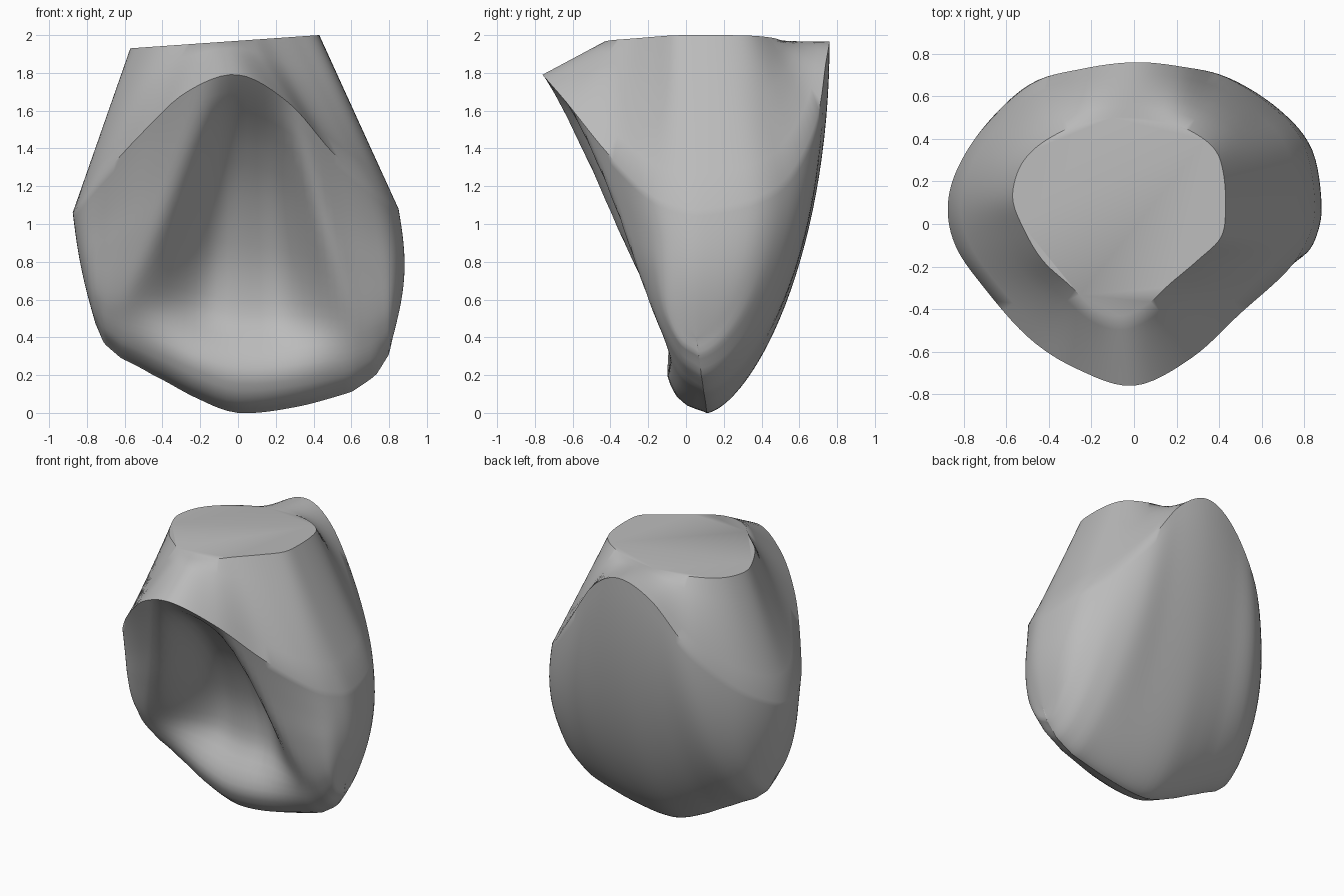
import bpy
import bmesh
from math import sin, pi, radians, copysign
from mathutils import Vector

default_cube = bpy.data.objects.get("Cube")
if default_cube:
    bpy.data.objects.remove(default_cube, do_unlink=True)

SUBSTEPS = 6      # columns between two control points
CROWN_ROWS = 30   # rows from the margin to the biting edge
COLLAR_ROWS = 5   # rows from the flat cap to the margin

# Margin point (x, y, z) and matching cap outline point (x, y), back round to the left
OUTLINE = [
    (0, .76, 1.965, -.02, .5), (.22, .74, 1.85, .15, .48),
    (.43, .69, 1.55, .28, .43), (.65, .55, 1.27, .38, .35),
    (.8, .37, 1.14, .42, .24), (.85, .1, 1.08, .43, .08),
    (.82, -.06, 1.1, .41, -.06), (.72, -.22, 1.18, .3, -.17),
    (.5, -.42, 1.38, .17, -.28), (.27, -.63, 1.64, .06, -.38),
    (0, -.76, 1.79, -.05, -.43), (-.27, -.68, 1.7, -.17, -.41),
    (-.5, -.53, 1.49, -.3, -.29), (-.72, -.28, 1.25, -.43, -.17),
    (-.84, -.1, 1.1, -.52, -.02), (-.875, .08, 1.06, -.57, .12),
    (-.83, .26, 1.12, -.54, .26), (-.7, .46, 1.27, -.46, .36),
    (-.48, .66, 1.55, -.33, .44), (-.24, .73, 1.85, -.19, .49),
]
# Height of the biting edge across the width
EDGE = [(-.76, .48), (-.71, .37), (-.62, .29), (-.45, .2), (-.2, .07), (0, 0),
        (.3, .03), (.6, .11), (.73, .2), (.8, .31), (.82, .4)]
# Depth of the hollow and of the side ridges, from the margin down
HOLLOW = [(0, 0), (.16, .19), (.33, .29), (.55, .28), (.72, .16),
          (.86, -.08), (.94, -.12), (.98, -.08), (1, 0)]
RIDGE = [(0, 0), (.25, -.03), (.5, -.08), (.72, -.11), (.86, -.1),
         (.94, -.07), (1, 0)]


def spline(a, b, c, d, t):
    """Smooth blend from b to c."""
    return .5 * (2 * b + (c - a) * t + (2 * a - 5 * b + 4 * c - d) * t * t
                 + (3 * b - a - 3 * c + d) * t ** 3)


def lookup(table, value):
    """Smooth interpolation in a table of pairs."""
    value = min(max(value, table[0][0]), table[-1][0])
    last = len(table) - 1
    for i in range(last):
        (x0, y0), (x1, y1) = table[i], table[i + 1]
        if value <= x1:
            before = table[max(i - 1, 0)][1]
            after = table[min(i + 2, last)][1]
            return spline(before, y0, y1, after, (value - x0) / (x1 - x0))


def smooth_step(t):
    t = min(max(t, 0), 1)
    return t * t * (3 - 2 * t)


def closed_outline():
    """Resample the control outline into evenly stepped columns."""
    count = len(OUTLINE)
    for i in range(count):
        rows = [OUTLINE[(i + k) % count] for k in (-1, 0, 1, 2)]
        for step in range(SUBSTEPS):
            yield [spline(*values, step / SUBSTEPS) for values in zip(*rows)]


def crown_point(margin, s):
    """Point on the crown: s runs from the margin down to the biting edge."""
    spread = min(max(margin.x / .875, -1), 1)
    edge_x = sin(spread * pi / 2) * (.82 if spread > 0 else .755)
    edge = Vector((edge_x, .11 - .06 * spread ** 2, lookup(EDGE, edge_x)))
    point = margin.lerp(edge, s)
    bulge = .05 if spread > 0 else .015
    point.x += copysign(bulge, spread) * abs(spread) ** 3 * sin(pi * s)

    # Hollow that widens downwards between two ridges
    shift = abs(point.x - .08 * (1 - s)) / (.24 + .56 * s)
    centre = 1 - smooth_step((shift - .2) / .8)
    offset = lookup(HOLLOW, s) * centre + lookup(RIDGE, s) * (1 - centre)

    # Rounded back and sides, blending into the hollowed front
    rounded = edge.y + (margin.y - edge.y) * max(1 - s * s, 0) ** .64
    front = smooth_step((edge.y - margin.y) / .35)
    point.y = rounded + front * (point.y + offset - rounded)
    return point


def build_crown():
    bm = bmesh.new()
    columns = []
    for mx, my, mz, cx, cy in closed_outline():
        margin = Vector((mx, my, mz))
        cap = Vector((cx, cy, 1.97 + .07 * cx))
        points = [cap.lerp(margin, k / COLLAR_ROWS) for k in range(COLLAR_ROWS)]
        points += [crown_point(margin, sin(pi / 2 * k / CROWN_ROWS))
                   for k in range(CROWN_ROWS + 1)]
        columns.append([bm.verts.new(p) for p in points])

    # Skin between neighbouring columns
    for i, column in enumerate(columns):
        following = columns[(i + 1) % len(columns)]
        for k in range(len(column) - 1):
            bm.faces.new((column[k], column[k + 1],
                          following[k + 1], following[k]))
    # Flat cap
    bm.faces.new([column[0] for column in columns])
    # Close the biting edge
    edge_loop = [column[-1] for column in columns]
    bm.faces.new(edge_loop)
    bmesh.ops.triangulate(bm, faces=[bm.faces[:][-1]])
    bmesh.ops.remove_doubles(bm, verts=edge_loop, dist=.004)
    bmesh.ops.recalc_face_normals(bm, faces=bm.faces)

    mesh = bpy.data.meshes.new("tooth_crown")
    bm.to_mesh(mesh)
    bm.free()
    crown = bpy.data.objects.new("tooth_crown", mesh)
    bpy.context.collection.objects.link(crown)
    return crown


# One plain material
grey = bpy.data.materials.new("plain_grey")
grey.use_nodes = True
colour = (.5, .5, .5, 1)
grey.diffuse_color = colour
grey.node_tree.nodes["Principled BSDF"].inputs["Base Color"].default_value = colour

crown = build_crown()
crown.data.materials.append(grey)
bpy.ops.object.select_all(action='DESELECT')
crown.select_set(True)
bpy.context.view_layer.objects.active = crown
bpy.ops.object.shade_smooth_by_angle(angle=radians(50))
